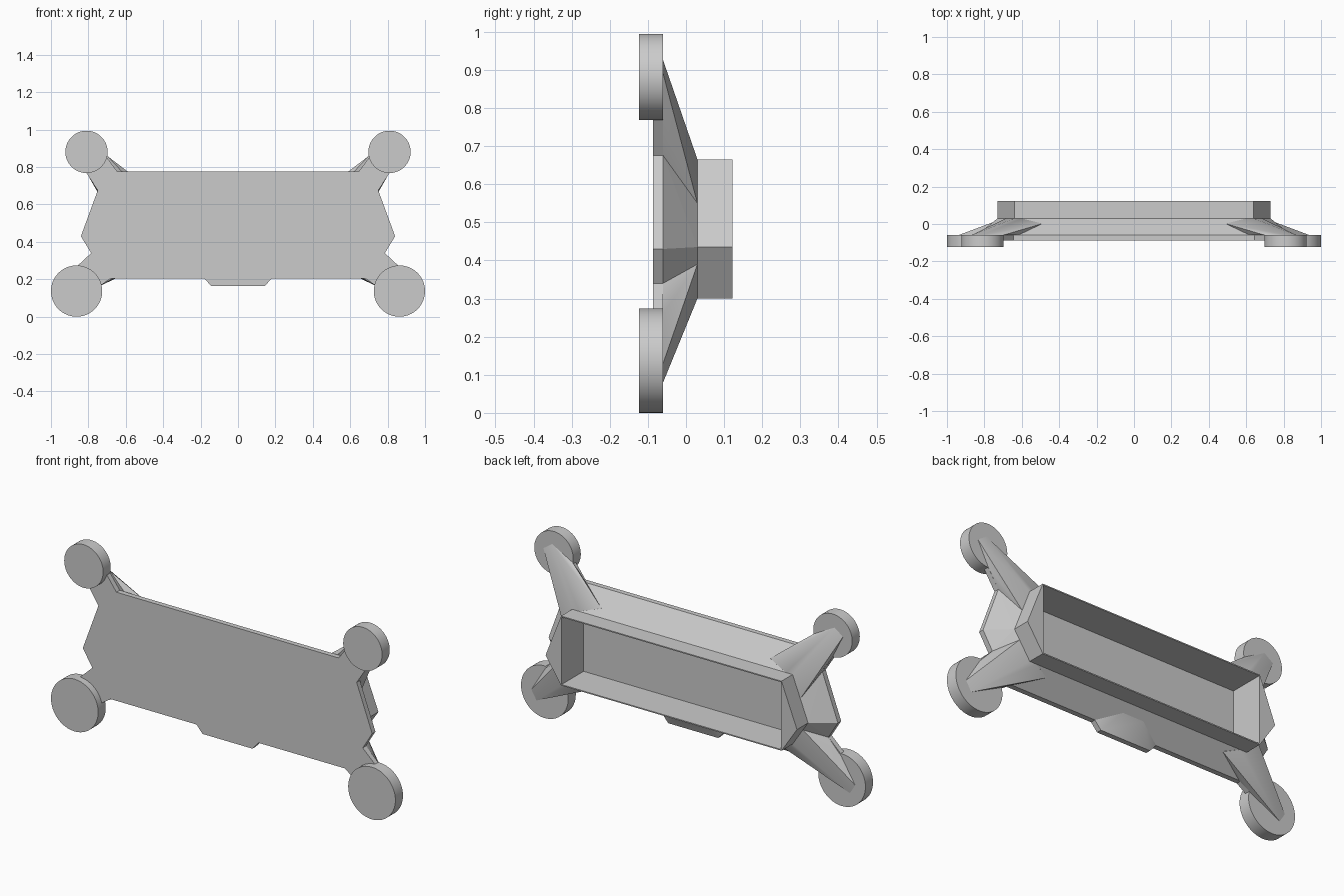
import bpy
import bmesh
import math
from mathutils import Matrix, Vector

cube = bpy.data.objects.get("Cube")
if cube:
    bpy.data.objects.remove(cube)

FRONT, BACK, NECK, RIM = -0.087, -0.06, 0.03, 0.122

grey = bpy.data.materials.new("plain_grey")
grey.use_nodes = True
grey.diffuse_color = (0.6, 0.6, 0.6, 1)
grey.node_tree.nodes["Principled BSDF"].inputs["Base Color"].default_value = (0.6, 0.6, 0.6, 1)


def finish(name, bm):
    bmesh.ops.recalc_face_normals(bm, faces=bm.faces)
    mesh = bpy.data.meshes.new(name)
    bm.to_mesh(mesh)
    bm.free()
    mesh.materials.append(grey)
    obj = bpy.data.objects.new(name, mesh)
    bpy.context.collection.objects.link(obj)
    return obj


def activate(obj):
    bpy.ops.object.select_all(action="DESELECT")
    obj.select_set(True)
    bpy.context.view_layer.objects.active = obj


def smooth(obj, angle):
    activate(obj)
    bpy.ops.object.shade_smooth_by_angle(angle=math.radians(angle))


def prism(name, outline, y0, y1):
    """Extrude an x-z outline along y."""
    bm = bmesh.new()
    face = bm.faces.new([bm.verts.new((x, y0, z)) for x, z in outline])
    ext = bmesh.ops.extrude_face_region(bm, geom=[face])
    verts = [v for v in ext["geom"] if isinstance(v, bmesh.types.BMVert)]
    bmesh.ops.translate(bm, verts=verts, vec=(0, y1 - y0, 0))
    return finish(name, bm)


def hull(name, points):
    """Convex solid around a few points."""
    bm = bmesh.new()
    for p in points:
        bm.verts.new(p)
    res = bmesh.ops.convex_hull(bm, input=bm.verts)
    loose = [g for g in res["geom_interior"] if isinstance(g, bmesh.types.BMVert)]
    bmesh.ops.delete(bm, geom=loose, context="VERTS")
    bmesh.ops.dissolve_limit(bm, angle_limit=0.01, verts=bm.verts, edges=bm.edges)
    return finish(name, bm)


def mirrored(half):
    """Close a +x half outline, listed top to bottom, with its -x mirror."""
    return half + [(-x, z) for x, z in reversed(half)]


def at(y, outline):
    return [(x, y, z) for x, z in outline]


def pod(name, x, z, radius):
    bm = bmesh.new()
    turn = Matrix.Translation(Vector((x, -0.0915, z))) @ Matrix.Rotation(math.pi / 2, 4, "X")
    bmesh.ops.create_cone(bm, cap_ends=True, segments=64, radius1=radius,
                          radius2=radius, depth=0.063, matrix=turn)
    smooth(finish(name, bm), 30)


# Front plate with tabs reaching into the round pods
plate = [(0.645, 0.775), (0.70, 0.85), (0.80, 0.87), (0.81, 0.768), (0.75, 0.675),
         (0.84, 0.43), (0.785, 0.34), (0.86, 0.27), (0.87, 0.15), (0.73, 0.17),
         (0.68, 0.205), (0.18, 0.205), (0.145, 0.165)]
prism("front_plate", mirrored(plate), FRONT, BACK)

# Tapered body and open box behind it
hexagon = mirrored([(0.64, 0.665), (0.73, 0.435), (0.64, 0.30)])
base = mirrored([(0.63, 0.775), (0.75, 0.675), (0.84, 0.43), (0.785, 0.34), (0.68, 0.205)])
parts = [hull("tapered_body", at(BACK, base) + at(NECK, hexagon)),
         prism("rear_box", hexagon, NECK, RIM)]

# Bump under the body
bump = mirrored([(0.18, 0.205), (0.145, 0.165)])
lower_bump = hull("lower_bump", at(BACK, bump) + [(-0.06, -0.005, 0.262), (0.06, -0.005, 0.262)])
smooth(lower_bump, 30)

# Arms and pods on both sides
upper_arm = (at(BACK, [(0.62, 0.775), (0.70, 0.86), (0.82, 0.925), (0.87, 0.89),
                       (0.81, 0.77), (0.75, 0.675)])
             + at(NECK, [(0.60, 0.665), (0.64, 0.665), (0.685, 0.55)])
             + [(0.49, 0.002, 0.70), (0.755, -0.02, 0.78)])
lower_arm = (at(BACK, [(0.67, 0.205), (0.74, 0.165), (0.91, 0.08), (0.94, 0.13),
                       (0.86, 0.26), (0.785, 0.34)])
             + at(NECK, [(0.60, 0.30), (0.64, 0.30), (0.70, 0.39)])
             + [(0.52, 0.005, 0.27), (0.80, -0.02, 0.235)])
for side, s in (("left", 1), ("right", -1)):
    for level, pts in (("upper", upper_arm), ("lower", lower_arm)):
        parts.append(hull(f"{level}_arm_{side}", [(s * x, y, z) for x, y, z in pts]))
    pod(f"upper_pod_{side}", s * 0.81, 0.881, 0.113)
    pod(f"lower_pod_{side}", s * 0.863, 0.137, 0.137)

# Hollow out the rectangular cavity
cutter = prism("cavity_cutter", mirrored([(0.637, 0.659), (0.637, 0.306)]), -0.065, 0.2)
cutter.hide_render = True
for obj in parts:
    mod = obj.modifiers.new("cavity", "BOOLEAN")
    mod.operation = "DIFFERENCE"
    mod.solver = "EXACT"
    mod.object = cutter
    activate(obj)
    bpy.ops.object.modifier_apply(modifier=mod.name)
    if "arm" in obj.name:
        smooth(obj, 35)
bpy.data.objects.remove(cutter)
